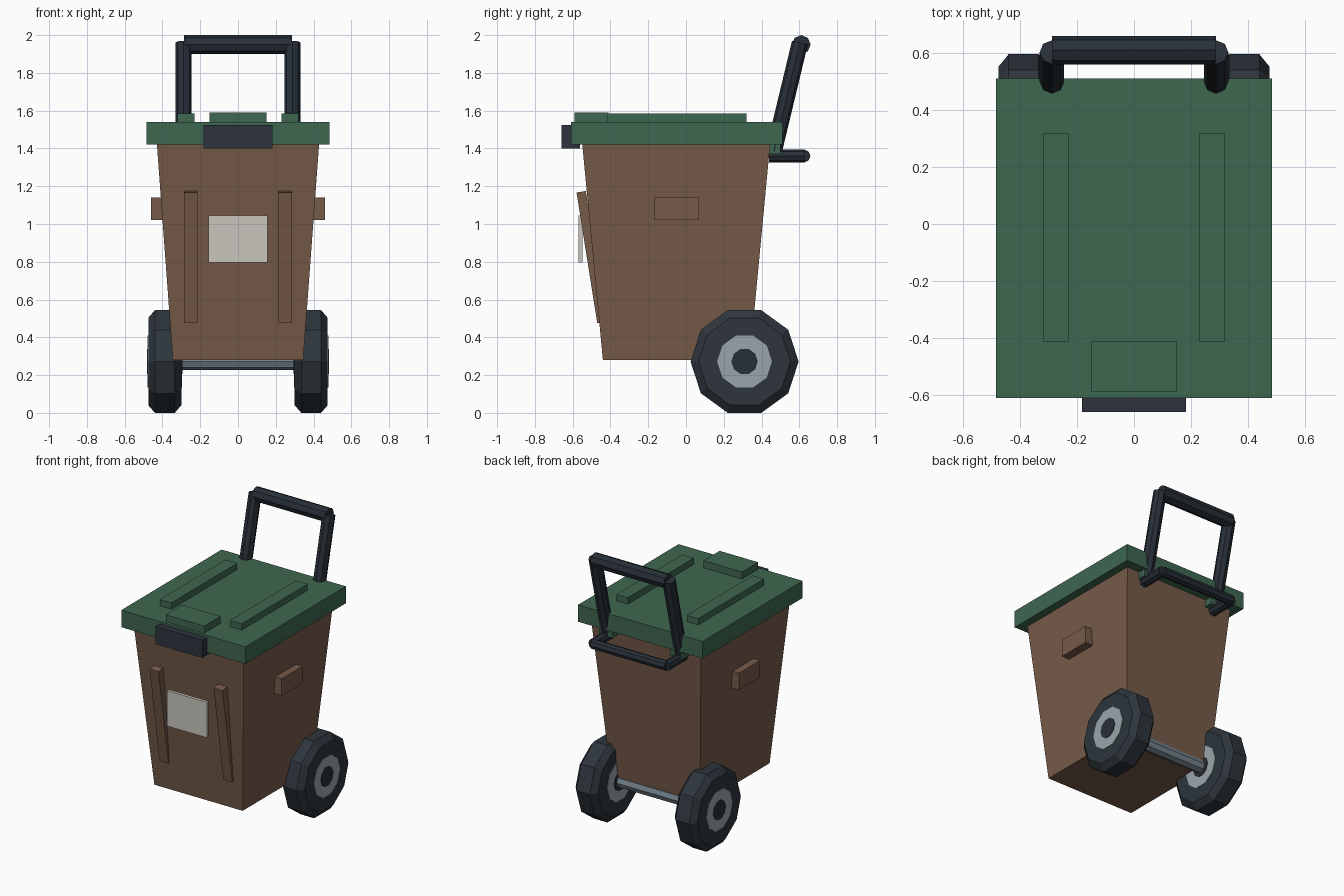
import bpy, bmesh, math
from mathutils import Vector, Matrix

if "Cube" in bpy.data.objects:
    bpy.data.objects.remove(bpy.data.objects["Cube"], do_unlink=True)


def material(name, *rgb):
    lin = [((c / 255 + 0.055) / 1.055) ** 2.4 for c in rgb] + [1.0]
    m = bpy.data.materials.new(name)
    m.use_nodes = True
    m.diffuse_color = lin
    m.node_tree.nodes["Principled BSDF"].inputs["Base Color"].default_value = lin
    return m


BROWN = material("brown plastic", 118, 91, 73)
GREEN = material("green plastic", 62, 103, 80)
TYRE = material("tyre rubber", 45, 53, 60)
GRIP = material("dark handle", 39, 47, 55)
LATCH = material("dark latch", 45, 50, 60)
HUB = material("light metal", 154, 165, 171)
AXLE = material("steel", 116, 130, 140)
PAPER = material("off white", 202, 198, 190)


def finish(name, bm, mat):
    bmesh.ops.recalc_face_normals(bm, faces=bm.faces)
    mesh = bpy.data.meshes.new(name)
    bm.to_mesh(mesh)
    bm.free()
    mesh.materials.append(mat)
    ob = bpy.data.objects.new(name, mesh)
    bpy.context.collection.objects.link(ob)
    return ob


def box(name, x, y, z, mat, tilt=0.0):
    """Box from (min, max) ranges, tilted about its own x axis."""
    bm = bmesh.new()
    centre = Vector([(a + b) / 2 for a, b in (x, y, z)])
    size = [b - a for a, b in (x, y, z)]
    mtx = Matrix.Translation(centre) @ Matrix.Rotation(tilt, 4, "X") @ Matrix.Diagonal((*size, 1))
    bmesh.ops.create_cube(bm, size=1, matrix=mtx)
    return finish(name, bm, mat)


def turned(name, start, direction, rings, sides, mat):
    """Solid of (distance, radius) rings along a direction."""
    start, d = Vector(start), Vector(direction).normalized()
    ref = Vector((0, 0, 1)) if abs(d.y) > 0.9 else Vector((0, 1, 0))
    u = (ref - d * ref.dot(d)).normalized()
    v = d.cross(u)
    bm = bmesh.new()
    loops = []
    for t, r in rings:
        angles = [2 * math.pi * i / sides for i in range(sides)]
        loops.append([bm.verts.new(start + d * t + (u * math.cos(a) + v * math.sin(a)) * r)
                      for a in angles])
    for a, b in zip(loops, loops[1:]):
        for i in range(sides):
            j = (i + 1) % sides
            bm.faces.new((a[i], a[j], b[j], b[i]))
    bm.faces.new(loops[0])
    bm.faces.new(loops[-1])
    return finish(name, bm, mat)


def rod(name, p0, p1, r, mat, sides=8):
    d = Vector(p1) - Vector(p0)
    return turned(name, p0, d, [(0, r), (d.length, r)], sides, mat)


# Tapered bin body
bm = bmesh.new()
low, high = [[bm.verts.new((sx * hx, y, z)) for sx, y in ((-1, y0), (1, y0), (1, y1), (-1, y1))]
             for hx, y0, y1, z in ((0.345, -0.44, 0.337, 0.28), (0.43, -0.55, 0.446, 1.43))]
bm.faces.new(low)
bm.faces.new(high)
for i in range(4):
    j = (i + 1) % 4
    bm.faces.new((low[i], low[j], high[j], high[i]))
finish("bin_body", bm, BROWN)

# Lid with front pad and latch
box("lid", (-0.485, 0.485), (-0.61, 0.51), (1.42, 1.54), GREEN)
box("lid_pad", (-0.15, 0.15), (-0.59, -0.41), (1.53, 1.59), GREEN)
box("latch", (-0.183, 0.183), (-0.66, -0.56), (1.40, 1.525), LATCH)

# Front label plate
box("label_plate", (-0.155, 0.155), (-0.57, -0.548), (0.795, 1.045), PAPER)

# Parts mirrored left and right
for side, s in (("left", 1), ("right", -1)):
    def span(a, b):
        return tuple(sorted((s * a, s * b)))

    box(side + "_lid_rib", span(0.23, 0.32), (-0.415, 0.32), (1.53, 1.585), GREEN)
    box(side + "_hinge", span(0.225, 0.33), (0.43, 0.50), (1.37, 1.43), GREEN)
    box(side + "_front_rib", span(0.215, 0.285), (-0.525, -0.475), (0.475, 1.175), BROWN,
        math.radians(9))
    box(side + "_side_grip", span(0.36, 0.46), (-0.17, 0.065), (1.02, 1.14), BROWN)

    # Wheel: chamfered tyre, hub disc and centre cap
    centre = (0, 0.31, 0.272)
    out = (s, 0, 0)
    turned(side + "_tyre", centre, out,
           [(0.30, 0.243), (0.335, 0.286), (0.44, 0.286), (0.475, 0.243)], 10, TYRE)
    turned(side + "_hub", centre, out, [(0.297, 0.145), (0.478, 0.145)], 10, HUB)
    turned(side + "_hub_cap", centre, out, [(0.293, 0.07), (0.481, 0.07)], 10, GRIP)

    # Handle post and lower arm
    rod(side + "_handle_post", (s * 0.288, 0.465, 1.385), (s * 0.288, 0.603, 1.96), 0.043, GRIP)
    rod(side + "_lower_arm", (s * 0.288, 0.44, 1.36), (s * 0.288, 0.63, 1.36), 0.034, GRIP)

# Cross bars and axle
rod("handle_bar", (-0.287, 0.61, 1.95), (0.287, 0.61, 1.95), 0.05, GRIP)
rod("lower_bar", (-0.288, 0.625, 1.36), (0.288, 0.625, 1.36), 0.034, GRIP)
rod("axle", (-0.32, 0.31, 0.272), (0.32, 0.31, 0.272), 0.045, AXLE)
